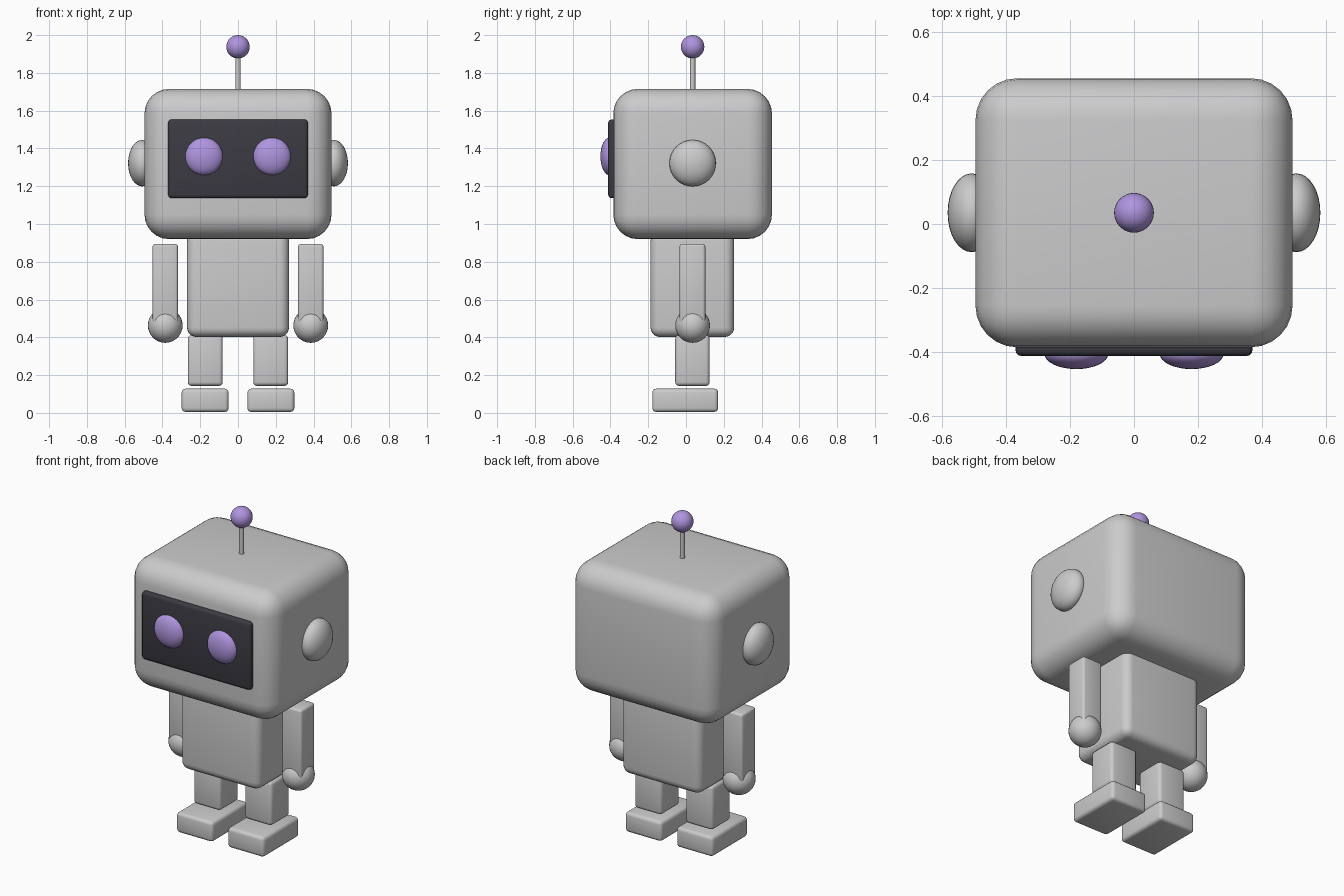
import bpy, math

if "Cube" in bpy.data.objects:
    bpy.data.objects.remove(bpy.data.objects["Cube"])


def material(name, rgb):
    m = bpy.data.materials.new(name)
    m.diffuse_color = (*rgb, 1)
    m.use_nodes = True
    m.node_tree.nodes["Principled BSDF"].inputs["Base Color"].default_value = m.diffuse_color
    return m


GREY = material("light_grey", (0.60, 0.60, 0.61))
DARK = material("dark_screen", (0.045, 0.043, 0.055))
PURPLE = material("soft_purple", (0.43, 0.30, 0.74))
CY = 0.035  # shared depth centre of the body parts


def finish(name, mat, angle=40):
    ob = bpy.context.object
    ob.name = name
    ob.data.materials.append(mat)
    bpy.ops.object.shade_smooth_by_angle(angle=math.radians(angle))
    return ob


def box(name, x, y, z, mat, bevel, segments=3):
    """Rounded box given as (min, max) ranges on each axis."""
    ranges = (x, y, z)
    bpy.ops.mesh.primitive_cube_add(size=1, location=[(a + b) / 2 for a, b in ranges])
    bpy.context.object.scale = [b - a for a, b in ranges]
    bpy.ops.object.transform_apply(location=False, rotation=False, scale=True)
    mod = bpy.context.object.modifiers.new("rounding", 'BEVEL')
    mod.width = bevel
    mod.segments = segments
    mod.limit_method = 'NONE'
    bpy.ops.object.modifier_apply(modifier=mod.name)
    return finish(name, mat)


def ball(name, loc, radii, mat):
    bpy.ops.mesh.primitive_uv_sphere_add(segments=32, ring_count=16, radius=1, location=loc)
    bpy.context.object.scale = radii
    bpy.ops.object.transform_apply(location=False, rotation=False, scale=True)
    return finish(name, mat)


# Head and face screen
box("head", (-0.495, 0.495), (-0.385, 0.455), (0.92, 1.715), GREY, 0.13, 6)
box("face_screen", (-0.37, 0.37), (-0.412, -0.34), (1.137, 1.553), DARK, 0.018)

# Antenna
bpy.ops.mesh.primitive_cylinder_add(vertices=16, radius=0.014, depth=0.22, location=(0, CY, 1.80))
finish("antenna_rod", GREY)
ball("antenna_tip", (0, CY, 1.938), (0.062,) * 3, PURPLE)

# Torso
box("torso", (-0.27, 0.27), (-0.188, 0.255), (0.402, 0.96), GREY, 0.05, 5)

# Paired parts
for side, s in (("left", 1), ("right", -1)):
    def span(a, b):
        return tuple(sorted((s * a, s * b)))

    ball(side + "_eye", (s * 0.18, -0.405, 1.358), (0.10, 0.048, 0.10), PURPLE)
    ball(side + "_ear", (s * 0.507, CY, 1.322), (0.075, 0.123, 0.123), GREY)
    box(side + "_arm", span(0.318, 0.452), (-0.034, 0.102), (0.46, 0.895), GREY, 0.014)
    ball(side + "_hand", (s * 0.385, CY, 0.463), (0.092,) * 3, GREY)
    box(side + "_leg", span(0.081, 0.266), (-0.057, 0.125), (0.143, 0.412), GREY, 0.02)
    box(side + "_foot", span(0.05, 0.298), (-0.178, 0.17), (0.005, 0.128), GREY, 0.02)
